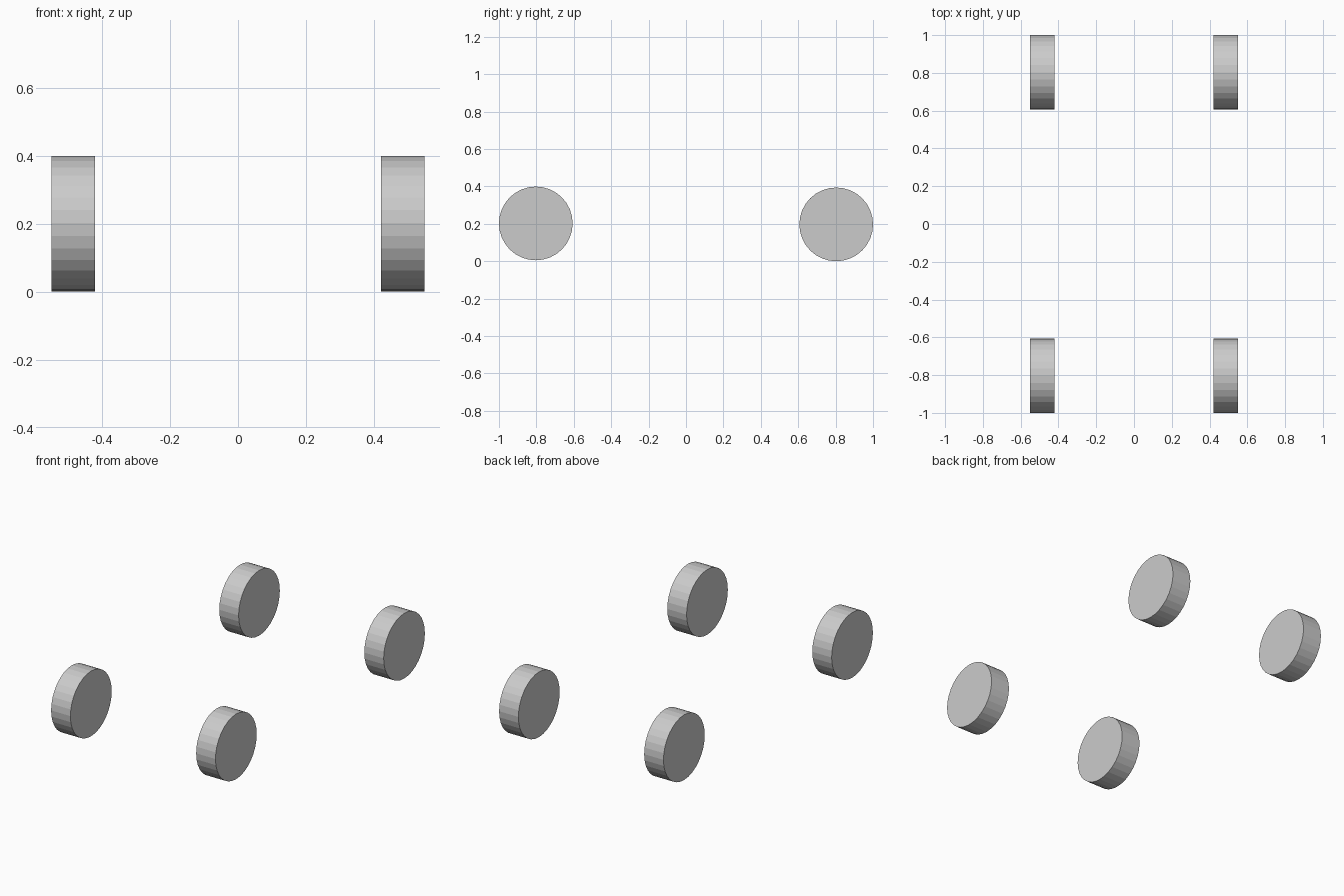
import bpy
from math import pi

if "Cube" in bpy.data.objects:
    bpy.data.objects.remove(bpy.data.objects["Cube"])

RADIUS = 0.197
WIDTH = 0.129
TRACK = 0.485


def wheel(name, x, y, z):
    # Flat-shaded 32-sided disc with its axle along x
    bpy.ops.mesh.primitive_cylinder_add(
        vertices=32, radius=RADIUS, depth=WIDTH,
        location=(x, y, z), rotation=(0, pi / 2, 0))
    bpy.context.object.name = name


# Front pair sits very slightly higher than the rear pair
for axle, y, z in (("front", -0.803, 0.202), ("rear", 0.803, 0.197)):
    for side, sign in (("left", -1), ("right", 1)):
        wheel(f"{axle}_{side}_wheel", sign * TRACK, y, z)
